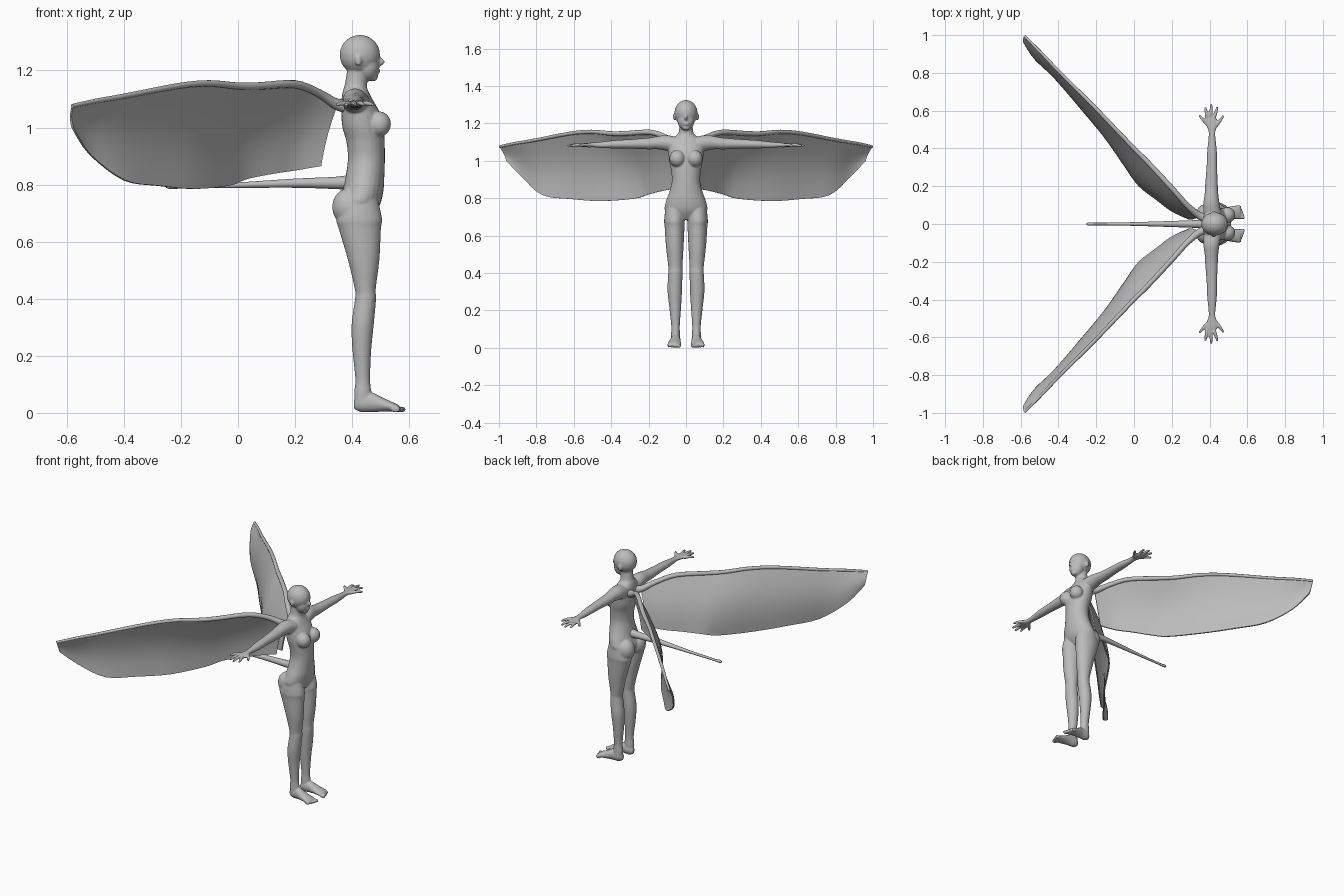
import bpy, bmesh, math
from mathutils import Vector, Matrix

if "Cube" in bpy.data.objects:
    bpy.data.objects.remove(bpy.data.objects["Cube"])

grey = bpy.data.materials.new("plain grey")
grey.diffuse_color = (0.5, 0.5, 0.5, 1)
grey.use_nodes = True
grey.node_tree.nodes["Principled BSDF"].inputs["Base Color"].default_value = grey.diffuse_color


def finish(name, bm):
    bmesh.ops.recalc_face_normals(bm, faces=bm.faces[:])
    for f in bm.faces:
        f.smooth = True
    me = bpy.data.meshes.new(name)
    bm.to_mesh(me)
    bm.free()
    me.materials.append(grey)
    ob = bpy.data.objects.new(name, me)
    bpy.context.collection.objects.link(ob)
    return ob


def resample(rows, steps=4):
    """Catmull-Rom interpolation of equal-length tuples."""
    out = []
    n = len(rows)
    for i in range(n - 1):
        p0, p1, p2, p3 = rows[max(i - 1, 0)], rows[i], rows[i + 1], rows[min(i + 2, n - 1)]
        for k in range(steps):
            t = k / steps
            out.append(tuple(0.5 * (2 * b + (c - a) * t + (2 * a - 5 * b + 4 * c - d) * t * t
                                    + (3 * b - a - 3 * c + d) * t ** 3)
                             for a, b, c, d in zip(p0, p1, p2, p3)))
    out.append(tuple(rows[-1]))
    return out


def skin(bm, rings):
    vr = [[bm.verts.new(p) for p in r] for r in rings]
    n = len(vr[0])
    for a, b in zip(vr, vr[1:]):
        for i in range(n):
            bm.faces.new((a[i], a[(i + 1) % n], b[(i + 1) % n], b[i]))
    bm.faces.new(vr[0][::-1])
    bm.faces.new(vr[-1])


def loft(bm, axis, rows, side=1, n=24):
    """rows: position on axis, two centre coords, two radii (other axes in order)."""
    others = [a for a in range(3) if a != axis]
    rings = []
    for s, c1, c2, r1, r2 in resample(rows):
        ring = []
        for i in range(n):
            a = 2 * math.pi * i / n
            p = [0, 0, 0]
            p[axis] = s
            p[others[0]] = c1 + r1 * math.cos(a)
            p[others[1]] = c2 + r2 * math.sin(a)
            ring.append((p[0], p[1] * side, p[2]))
        rings.append(ring)
    skin(bm, rings)


def sweep(bm, rows, n=12):
    """rows: x, y, z, radius along a path."""
    pts = resample(rows)
    rings = []
    for i, p in enumerate(pts):
        t = (Vector(pts[min(i + 1, len(pts) - 1)][:3]) - Vector(pts[max(i - 1, 0)][:3])).normalized()
        u = t.cross(Vector((0, 0, 1))).normalized()
        w = u.cross(t)
        rings.append([Vector(p[:3]) + p[3] * (u * math.cos(2 * math.pi * k / n)
                      + w * math.sin(2 * math.pi * k / n)) for k in range(n)])
    skin(bm, rings)


def blob(bm, c, r):
    bmesh.ops.create_icosphere(bm, subdivisions=3, radius=1,
                               matrix=Matrix.Translation(c) @ Matrix.Diagonal((*r, 1)))


body = bmesh.new()

# torso and neck
loft(body, 2, [(.685, .425, 0, .045, .06), (.73, .425, 0, .073, .112), (.78, .438, 0, .072, .108),
               (.83, .445, 0, .068, .09), (.89, .45, 0, .065, .076), (.95, .447, 0, .067, .08),
               (1.0, .438, 0, .072, .09), (1.05, .43, 0, .068, .094), (1.1, .417, 0, .054, .092),
               (1.13, .412, 0, .044, .06), (1.15, .413, 0, .039, .04), (1.21, .42, 0, .036, .034)])

# head: skull, face, chin, nose, lips
for c, r in [((.427, 0, 1.255), (.071, .062, .07)), ((.454, 0, 1.217), (.042, .046, .055)),
             ((.473, 0, 1.178), (.018, .02, .016)), ((.498, 0, 1.230), (.016, .009, .014)),
             ((.490, 0, 1.245), (.010, .007, .022)), ((.491, 0, 1.197), (.008, .015, .008))]:
    blob(body, c, r)

arm = [(.06, .415, 1.088, .048, .042), (.11, .41, 1.096, .043, .041), (.16, .41, 1.096, .036, .034),
       (.2, .41, 1.092, .034, .031), (.3, .412, 1.09, .028, .025), (.38, .413, 1.088, .026, .022),
       (.45, .413, 1.085, .019, .017), (.49, .413, 1.085, .018, .013), (.52, .413, 1.084, .029, .012),
       (.555, .411, 1.083, .030, .010)]
leg = [(.75, .425, .06, .065, .05), (.68, .425, .062, .08, .055), (.645, .427, .061, .074, .053),
       (.54, .44, .06, .056, .047), (.435, .446, .057, .037, .038), (.4, .447, .057, .037, .038),
       (.31, .437, .06, .039, .039), (.22, .434, .058, .033, .032), (.12, .437, .056, .026, .023),
       (.07, .437, .056, .03, .024), (.03, .435, .056, .026, .024)]
foot = [(.406, .053, .03, .012, .015), (.43, .054, .035, .025, .032), (.47, .056, .037, .027, .034),
        (.51, .06, .028, .033, .024), (.55, .062, .019, .037, .015), (.563, .062, .016, .034, .011)]
# finger root x, y and tip x, y
fingers = [(.388, .545, .378, .618), (.404, .55, .410, .634), (.421, .55, .442, .62),
           (.385, .53, .346, .575), (.432, .515, .474, .574)]

for s in (1, -1):
    # ears, breasts, buttocks
    blob(body, (.422, s * .062, 1.235), (.012, .008, .02))
    blob(body, (.494, s * .047, 1.012), (.042, .042, .045))
    blob(body, (.386, s * .055, .722), (.056, .052, .065))
    # limbs
    loft(body, 1, [(a * s, *rest) for a, *rest in arm])
    loft(body, 2, leg, s)
    loft(body, 0, foot, s)
    for x0, y0, x1, y1 in fingers:
        xm, ym = (x0 + x1) / 2, (y0 + y1) / 2
        sweep(body, [(x0, s * y0, 1.083, .009), (xm, s * ym, 1.085, .009), (x1, s * y1, 1.079, .006)])
    for i in range(5):
        blob(body, (.572 - .005 * i, s * (.034 + .0145 * i), .012), (.017, .0085 - .0004 * i, .011))

body_ob = finish("body", body)
# blend all the body parts into one smooth skin
m = body_ob.modifiers.new("blend", 'REMESH')
m.mode = 'VOXEL'
m.voxel_size = 0.0045
m.use_smooth_shade = True
m = body_ob.modifiers.new("soften", 'SMOOTH')
m.factor = 0.5
m.iterations = 4

# tail
bm = bmesh.new()
sweep(bm, [(.41, 0, .81, .03), (.35, 0, .806, .022), (.2, 0, .805, .016), (-.03, 0, .797, .009),
           (-.2, 0, .793, .007), (-.235, 0, .793, .009), (-.252, 0, .793, .004)])
finish("tail", bm)

# wings: leading edge point and trailing edge point per column
columns = [(.345, .04, 1.075, .29, .028, .865), (.28, .10, 1.122, .2, .07, .85),
           (.2, .19, 1.152, .12, .13, .838), (.075, .325, 1.146, .03, .2, .82),
           (0, .4, 1.146, -.03, .28, .797), (-.1, .505, 1.155, -.15, .46, .785),
           (-.21, .62, 1.146, -.28, .62, .796), (-.4, .81, 1.11, -.4, .765, .816),
           (-.5, .915, 1.093, -.52, .87, .907), (-.58, .995, 1.076, -.58, .96, 1.0)]
ROWS = 14
for s, side in ((1, "left"), (-1, "right")):
    bm = bmesh.new()
    cols = resample(columns)
    grid = []
    for i, c in enumerate(cols):
        top, low = Vector(c[:3]), Vector(c[3:])
        belly = .008 + .022 * math.sin(math.pi * i / (len(cols) - 1))
        line = []
        for k in range(ROWS + 1):
            v = k / ROWS
            p = top.lerp(low, v) + Vector((-.72, -.7, 0)) * belly * math.sin(math.pi * v)
            line.append(bm.verts.new((p.x, s * p.y, p.z)))
        grid.append(line)
    for a, b in zip(grid, grid[1:]):
        for k in range(ROWS):
            bm.faces.new((a[k], a[k + 1], b[k + 1], b[k]))
    membrane = finish(side + "_wing_membrane", bm)
    m = membrane.modifiers.new("thickness", 'SOLIDIFY')
    m.thickness = 0.008
    m.offset = 0

    # bony leading edge, running into the shoulder blade
    bm = bmesh.new()
    path = [(.39, s * .03, 1.075, .026), (.345, s * .045, 1.082, .02)]
    for i, c in enumerate(columns[1:]):
        path.append((c[0], s * c[1], c[2], .015 - .001 * i))
    sweep(bm, path)
    finish(side + "_wing_arm", bm)

# bake modifiers, keep crisp rims on the membranes
for ob in list(bpy.context.scene.objects):
    bpy.ops.object.select_all(action='DESELECT')
    ob.select_set(True)
    bpy.context.view_layer.objects.active = ob
    for mod in list(ob.modifiers):
        bpy.ops.object.modifier_apply(modifier=mod.name)
    if not ob.data.materials:
        ob.data.materials.append(grey)
    bpy.ops.object.shade_smooth_by_angle(angle=math.radians(50))
